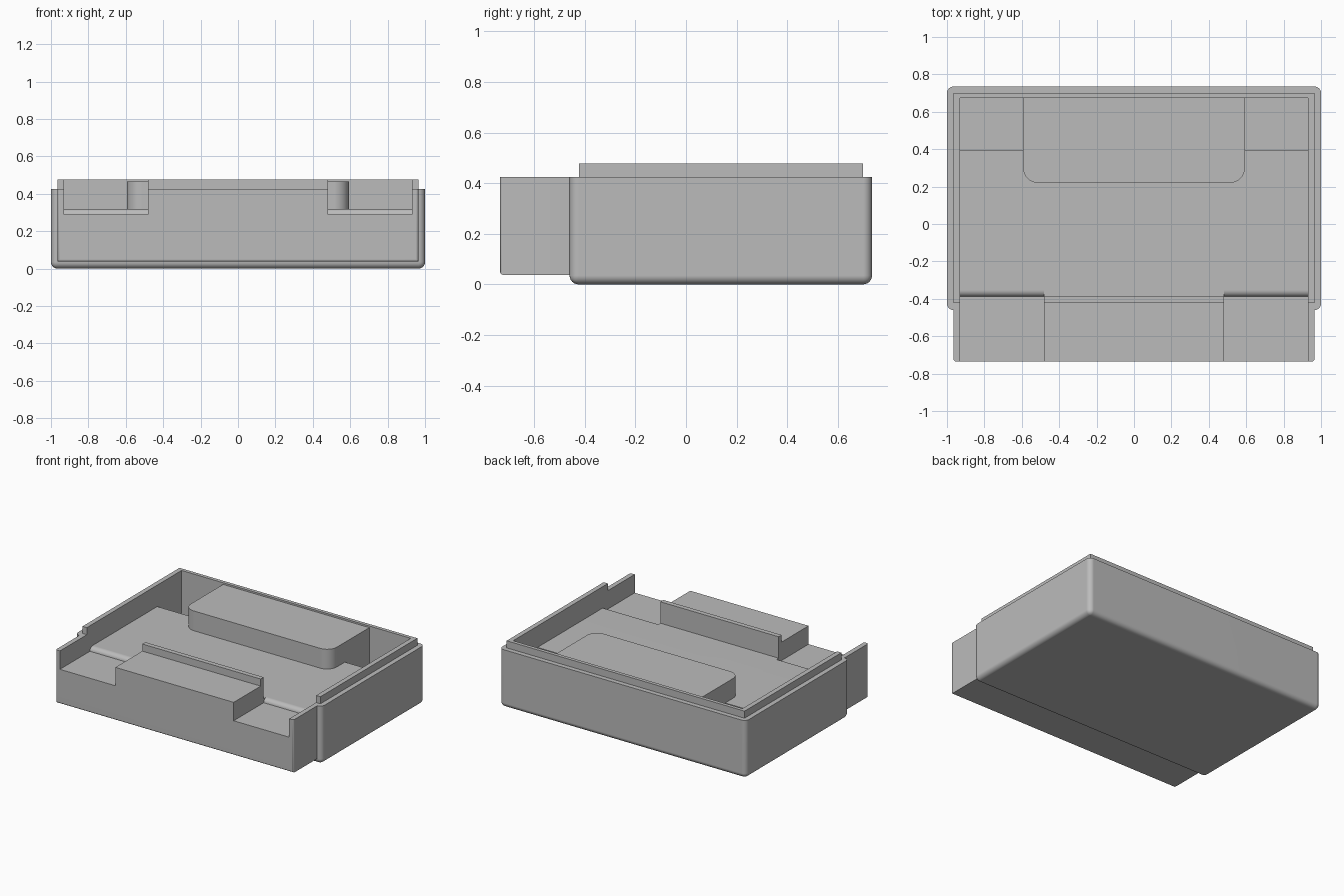
import bpy, bmesh, math

cube = bpy.data.objects.get("Cube")
if cube:
    bpy.data.objects.remove(cube, do_unlink=True)

grey = bpy.data.materials.new("plain grey")
grey.use_nodes = True
colour = (0.5, 0.5, 0.5, 1)
grey.diffuse_color = colour
grey.node_tree.nodes["Principled BSDF"].inputs["Base Color"].default_value = colour


def finish(bm, name):
    bmesh.ops.recalc_face_normals(bm, faces=bm.faces)
    mesh = bpy.data.meshes.new(name)
    bm.to_mesh(mesh)
    bm.free()
    mesh.materials.append(grey)
    obj = bpy.data.objects.new(name, mesh)
    bpy.context.collection.objects.link(obj)
    return obj


def box(name, x, y, z, radius=0, pick=None, segments=6):
    """Box from (min, max) ranges; edges whose midpoint passes pick are rounded."""
    bm = bmesh.new()
    bmesh.ops.create_cube(bm, size=1)
    for v in bm.verts:
        for i, (lo, hi) in enumerate((x, y, z)):
            v.co[i] = lo if v.co[i] < 0 else hi
    if radius:
        mid = lambda e: (e.verts[0].co + e.verts[1].co) / 2
        edges = [e for e in bm.edges if pick(mid(e))]
        bmesh.ops.bevel(bm, geom=edges, offset=radius, segments=segments,
                        profile=0.5, affect='EDGES', clamp_overlap=True)
    return finish(bm, name)


def extrude_x(name, profile, x0, x1):
    """Solid from a y-z profile swept along x."""
    bm = bmesh.new()
    face = bm.faces.new([bm.verts.new((x0, y, z)) for y, z in profile])
    swept = bmesh.ops.extrude_face_region(bm, geom=[face])["geom"]
    for v in swept:
        if isinstance(v, bmesh.types.BMVert):
            v.co.x = x1
    return finish(bm, name)


def combine(target, other, operation):
    """Boolean the other solid into the target and discard it."""
    mod = target.modifiers.new("combine", 'BOOLEAN')
    mod.operation, mod.object, mod.solver = operation, other, 'EXACT'
    graph = bpy.context.evaluated_depsgraph_get()
    result = bpy.data.meshes.new_from_object(target.evaluated_get(graph))
    target.modifiers.clear()
    target.data = result
    bpy.data.objects.remove(other, do_unlink=True)


WALL, LIP = 0.93, 0.965      # inner and outer half widths of the rim
TOP, FLOOR = 0.425, 0.32     # shoulder height and inner floor height

# Outer tray with rounded bottom and upright corners
tray = box("tray", (-1, 1), (-0.46, 0.735), (0, TOP), 0.035, lambda m: m.z < TOP - 0.01)

# Front extension
combine(tray, box("front_block", (-LIP, LIP), (-0.735, -0.3), (0.037, TOP), 0.013,
                  lambda m: m.y < -0.7 and m.z < TOP - 0.01, 3), 'UNION')

# Raised rim, then the shallow recess inside it
combine(tray, box("rim", (-LIP, LIP), (-0.423, 0.70), (0.2, 0.477)), 'UNION')
combine(tray, box("recess", (-WALL, WALL), (-0.388, 0.674), (FLOOR, 1)), 'DIFFERENCE')

# Front slot profile: low floor, then a rounded step up to the inner floor
slot = [(-0.9, 0.29), (-0.388, 0.29)]
slot += [(-0.353 - 0.035 * math.cos(a), 0.29 + (FLOOR - 0.29) * math.sin(a))
         for a in [math.pi / 2 * i / 6 for i in range(1, 7)]]
slot += [(-0.353, 1), (-0.9, 1)]

for side in (-1, 1):
    # Deep pocket in each back corner
    xs = sorted((side * 0.593, side * WALL))
    combine(tray, box("pocket", xs, (0.392, 0.674), (0.06, 1)), 'DIFFERENCE')
    # Open slot at each end of the front
    combine(tray, extrude_x("slot", slot, side * 0.48, side * WALL), 'DIFFERENCE')

# Raised platform against the back wall
combine(tray, box("platform", (-0.593, 0.593), (0.22, 0.69), (0.25, 0.465), 0.08,
                  lambda m: m.y < 0.3 and abs(m.x) > 0.5 and 0.3 < m.z < 0.4, 8), 'UNION')

# One clean material slot and smooth rounded edges
tray.data.materials.clear()
tray.data.materials.append(grey)
for poly in tray.data.polygons:
    poly.material_index = 0
bpy.ops.object.select_all(action='DESELECT')
tray.select_set(True)
bpy.context.view_layer.objects.active = tray
bpy.ops.object.shade_smooth_by_angle(angle=math.radians(35))
normals = tray.modifiers.new("even_normals", 'WEIGHTED_NORMAL')
normals.keep_sharp = True
